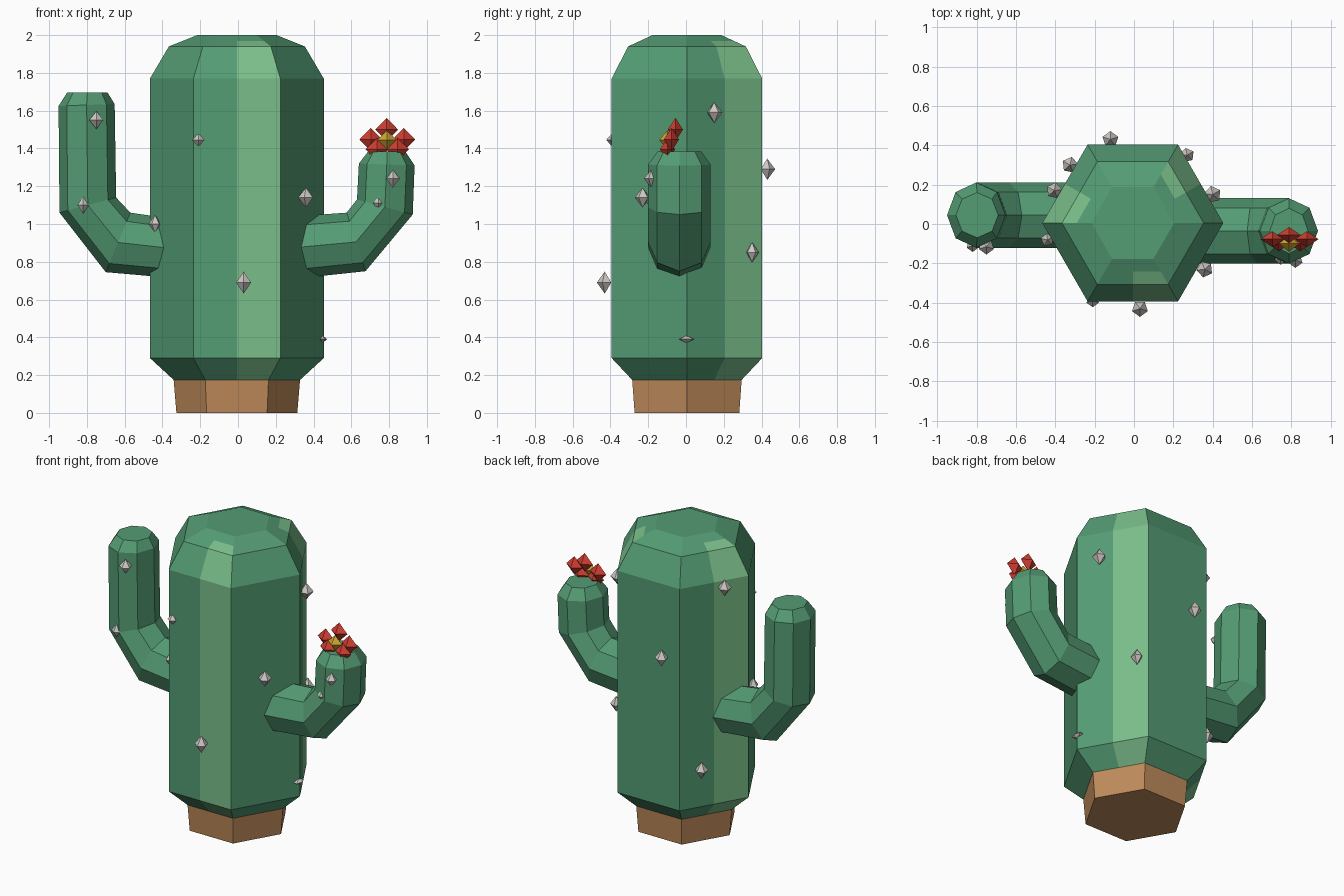
import bpy
from math import sin, cos, pi, sqrt
from mathutils import Vector

cube = bpy.data.objects.get("Cube")
if cube:
    bpy.data.objects.remove(cube)


def material(name, r, g, b):
    """Flat material from 0-255 display values, stored as linear."""
    lin = [((c / 255 + 0.055) / 1.055) ** 2.4 for c in (r, g, b)] + [1]
    m = bpy.data.materials.new(name)
    m.use_nodes = True
    m.diffuse_color = lin
    m.node_tree.nodes["Principled BSDF"].inputs["Base Color"].default_value = lin
    return m


GREEN = material("cactus green", 84, 156, 116)
LIGHT = material("light stripe green", 122, 190, 138)
BROWN = material("trunk brown", 190, 138, 90)
RED = material("petal red", 208, 62, 48)
YELLOW = material("flower centre yellow", 205, 165, 52)
GREY = material("spike grey", 205, 200, 196)


def add_object(name, verts, faces, mats, rule=None):
    mesh = bpy.data.meshes.new(name)
    mesh.from_pydata(verts, [], faces)
    for m in mats:
        mesh.materials.append(m)
    if rule:
        for p in mesh.polygons:
            p.material_index = rule(p.index)
    mesh.update()
    obj = bpy.data.objects.new(name, mesh)
    bpy.context.collection.objects.link(obj)
    return obj


def loft(name, rings, mats, rule=None):
    """Skin equal-length rings, listed bottom to top, and cap both ends."""
    n = len(rings[0])
    verts = [p for ring in rings for p in ring]
    faces = [(k * n + i, k * n + (i + 1) % n, (k + 1) * n + (i + 1) % n, (k + 1) * n + i)
             for k in range(len(rings) - 1) for i in range(n)]
    faces.append(tuple(reversed(range(n))))
    faces.append(tuple(range(len(verts) - n, len(verts))))
    return add_object(name, verts, faces, mats, rule)


def hexagon(r, z):
    """Hexagon with a point halfway along each side."""
    return [(cos(i * pi / 6) * r * (1 if i % 2 == 0 else sqrt(3) / 2) - 0.006,
             sin(i * pi / 6) * r * (1 if i % 2 == 0 else sqrt(3) / 2) + 0.005, z)
            for i in range(12)]


# Trunk and body; a stripe fills half of every second side
loft("trunk", [hexagon(0.32, 0), hexagon(0.335, 0.18)], [BROWN])
profile = [(0.335, 0.175), (0.46, 0.29), (0.46, 1.77),
           (0.36, 1.94), (0.285, 1.97), (0.21, 2.0)]
sides = 12 * 4
loft("body", [hexagon(r, z) for r, z in profile], [GREEN, LIGHT],
     lambda i: int(i < sides and i % 4 == 1))


def arm(name, side, y, pairs):
    """Eight-sided bent arm from (outer, inner) outline points."""
    rings = []
    for k, (xo, zo, xi, zi) in enumerate(pairs):
        mid = Vector((side * (xo + xi) / 2, y, (zo + zi) / 2))
        u = Vector((side * (xo - xi) / 2, 0, (zo - zi) / 2))
        v = Vector((0, side * (0.115 if k == len(pairs) - 1 else 0.166), 0))
        rings.append([mid + u * cos(a * pi / 4) + v * sin(a * pi / 4) for a in range(8)])
    return loft(name, rings, [GREEN])


arm("right_arm", -1, 0.045, [(0.3, 0.71, 0.3, 1.02), (0.70, 0.745, 0.57, 1.06),
                             (0.945, 1.06, 0.645, 1.14), (0.95, 1.625, 0.653, 1.635),
                             (0.905, 1.695, 0.69, 1.695)])
arm("left_arm", 1, -0.035, [(0.3, 0.71, 0.3, 1.04), (0.675, 0.75, 0.575, 1.06),
                            (0.925, 1.05, 0.63, 1.13), (0.935, 1.31, 0.64, 1.32),
                            (0.885, 1.385, 0.69, 1.385)])


def gem(name, loc, size, mat, n=4, turn=0.0):
    """Double pyramid with n sides."""
    sx, sy, sz = size
    x, y, z = loc
    verts = [(x + sx * cos(turn + i * 2 * pi / n), y + sy * sin(turn + i * 2 * pi / n), z)
             for i in range(n)] + [(x, y, z + sz), (x, y, z - sz)]
    faces = []
    for i in range(n):
        j = (i + 1) % n
        faces += [(i, j, n), (j, i, n + 1)]
    return add_object(name, verts, faces, [mat])


# Spikes: x, y, z, half width, half height, facing angle in twelfths of a turn
spikes = [
    (-0.75, -0.115, 1.55, 0.04, 0.047, 9), (-0.82, -0.11, 1.10, 0.032, 0.045, 9),
    (-0.21, -0.39, 1.445, 0.033, 0.035, 9), (-0.44, -0.08, 1.0, 0.034, 0.05, 8),
    (0.36, -0.23, 1.14, 0.042, 0.053, 11), (0.03, -0.43, 0.69, 0.042, 0.058, 9),
    (0.82, -0.185, 1.24, 0.038, 0.047, 9), (0.745, -0.175, 1.11, 0.032, 0.038, 9),
    (0.40, 0.15, 1.59, 0.044, 0.055, 1), (0.27, 0.35, 0.85, 0.037, 0.053, 1),
    (-0.12, 0.43, 1.29, 0.042, 0.056, 3), (-0.325, 0.30, 0.545, 0.042, 0.055, 5),
    (-0.405, 0.17, 1.735, 0.042, 0.055, 5),
]
for k, (x, y, z, w, h, t) in enumerate(spikes, 1):
    gem(f"spike_{k}", (x, y, z), (w, w, h), GREY, 5, t * pi / 6)
gem("flat_spike", (0.448, 0.002, 0.39), (0.024, 0.046, 0.02), GREY, 6)

# Flower: five petals on a backward-leaning disc, with a centre
for k, (x, z) in enumerate([(0.787, 1.5), (0.703, 1.447), (0.878, 1.447),
                            (0.735, 1.395), (0.845, 1.395)], 1):
    gem(f"petal_{k}", (x, -0.08 + (z - 1.44) * 0.4, z), (0.06, 0.04, 0.062), RED)
gem("flower_centre", (0.788, -0.1, 1.445), (0.052, 0.042, 0.05), YELLOW)
